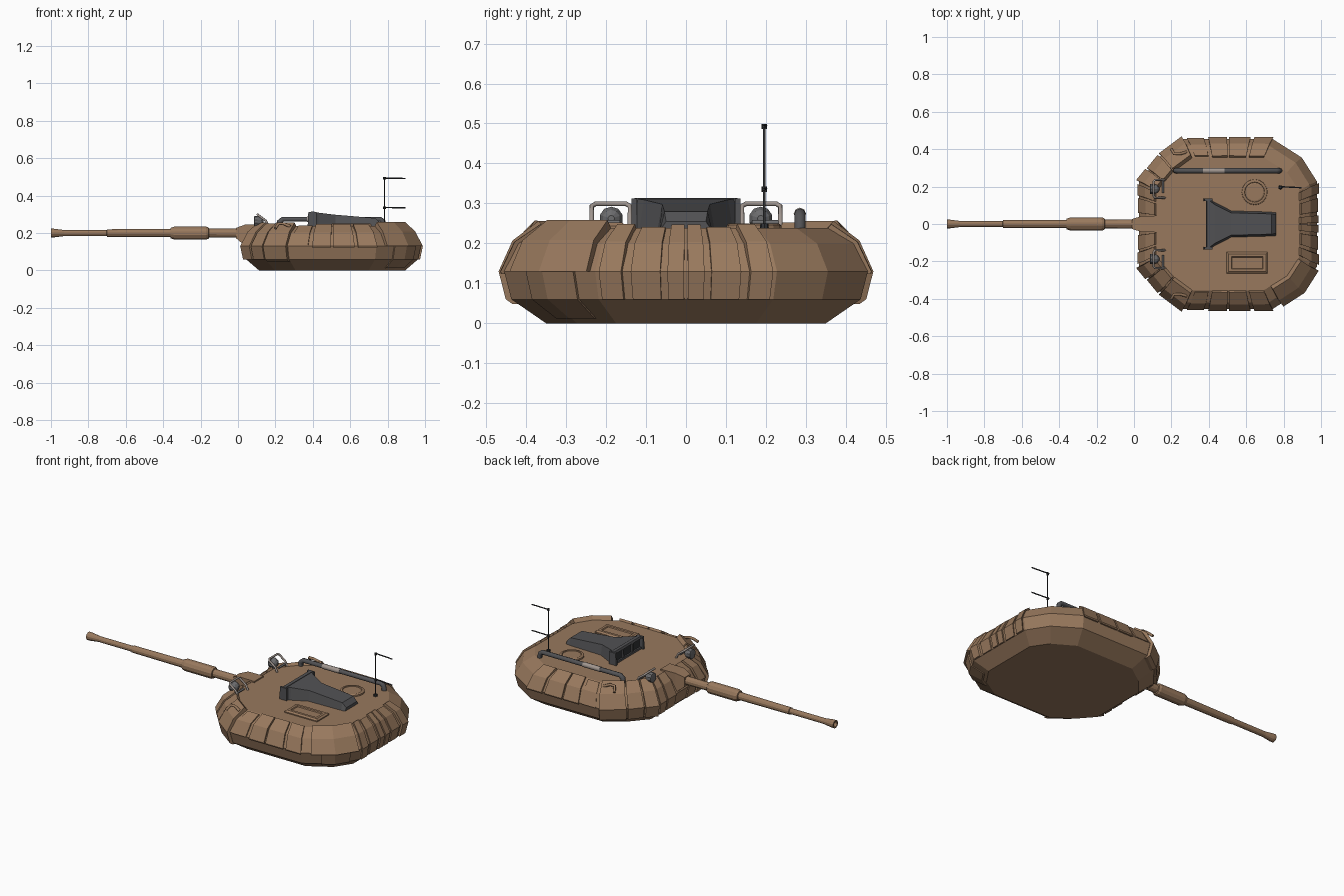
import bpy, bmesh, math
from mathutils import Vector

if "Cube" in bpy.data.objects:
    bpy.data.objects.remove(bpy.data.objects["Cube"])


def material(name, rgb):
    m = bpy.data.materials.new(name)
    m.diffuse_color = (*rgb, 1)
    m.use_nodes = True
    m.node_tree.nodes["Principled BSDF"].inputs["Base Color"].default_value = m.diffuse_color
    return m


BROWN = material("sand brown", (0.315, 0.19, 0.11))
DARK = material("dark grey", (0.085, 0.085, 0.09))
BLACK = material("near black", (0.03, 0.032, 0.035))
PALE = material("pale grey", (0.36, 0.31, 0.28))
GREY = material("mid grey", (0.15, 0.15, 0.155))


def loft(name, rings, mat, closed=False):
    """Skin a list of equal-length point loops; cap the ends."""
    bm = bmesh.new()
    vs = [[bm.verts.new(p) for p in r] for r in rings]
    n = len(vs[0])
    for a, b in zip(vs, vs[1:]):
        for i in range(n):
            j = (i + 1) % n
            bm.faces.new((a[i], a[j], b[j], b[i]))
    bm.faces.new(vs[0])
    bm.faces.new(vs[-1])
    bmesh.ops.recalc_face_normals(bm, faces=bm.faces)
    me = bpy.data.meshes.new(name)
    bm.to_mesh(me)
    bm.free()
    me.materials.append(mat)
    ob = bpy.data.objects.new(name, me)
    bpy.context.collection.objects.link(ob)
    return ob


def lathe_x(name, profile, y, z, mat, n=12):
    """Round part along x from (x, radius) pairs."""
    ang = [2 * math.pi * (i + 0.5) / n for i in range(n)]
    return loft(name, [[(x, y + r * math.cos(a), z + r * math.sin(a)) for a in ang]
                       for x, r in profile], mat)


def lathe_z(name, profile, x, y, mat, n=16):
    """Round part along z from (z, radius) pairs."""
    ang = [2 * math.pi * i / n for i in range(n)]
    return loft(name, [[(x + r * math.cos(a), y + r * math.sin(a), z) for a in ang]
                       for z, r in profile], mat)


def slab(name, sections, mat):
    """Box stack from (x0, x1, y0, y1, z) rectangles."""
    return loft(name, [[(a, c, z), (b, c, z), (b, d, z), (a, d, z)]
                       for a, b, c, d, z in sections], mat)


def tube(name, pts, r, mat):
    cu = bpy.data.curves.new(name, 'CURVE')
    cu.dimensions = '3D'
    cu.bevel_depth = r
    cu.bevel_resolution = 2
    cu.use_fill_caps = True
    sp = cu.splines.new('POLY')
    sp.points.add(len(pts) - 1)
    for q, p in zip(sp.points, pts):
        q.co = (*p, 1)
    tmp = bpy.data.objects.new(name + "_path", cu)
    bpy.context.collection.objects.link(tmp)
    dg = bpy.context.evaluated_depsgraph_get()
    me = bpy.data.meshes.new_from_object(tmp.evaluated_get(dg))
    bpy.data.objects.remove(tmp)
    me.materials.clear()
    me.materials.append(mat)
    ob = bpy.data.objects.new(name, me)
    bpy.context.collection.objects.link(ob)
    return ob


# Hull: one plan outline, scaled at five heights (z, half length, half width)
CX = 0.503
LEVELS = [(0, .39, .35), (.06, .46, .437), (.13, .475, .455), (.2, .435, .42), (.238, .38, .355)]
half = [(1, .5), (.83, .78), (.5, 1), (-.5, 1), (-.78, .78), (-1, .5)]
PLAN = [(1, -.5)] + half + [(x, -y) for x, y in half[:0:-1]]


def surf(u, lev, off=0.0):
    """Point on the hull at outline position u and level lev, pushed out by off."""
    i = math.floor(u)
    p = Vector(PLAN[i % 12]).lerp(Vector(PLAN[(i + 1) % 12]), u - i)
    k = min(int(lev), 3)
    z, hx, hy = Vector(LEVELS[k]).lerp(Vector(LEVELS[k + 1]), lev - k)
    q = Vector((p.x * hx, p.y * hy, 0))
    up = off if lev >= 3.8 else off * 0.4 if lev > 2 else 0
    q += q.normalized() * off
    return Vector((CX + q.x, q.y, z + up))


loft("turret_hull", [[surf(u, k) for u in range(12)] for k in range(5)], BROWN)


def panel(name, u0, u1, lo, hi, off):
    """Raised armour plate following the hull between u0 and u1."""
    if u1 < u0:
        u0, u1 = u1, u0
    us = [u0] + [i for i in range(math.ceil(u0), math.floor(u1) + 1) if u0 < i < u1] + [u1]
    ls = [lo] + [k for k in range(5) if lo < k < hi] + [hi]
    rings = []
    for u in us:
        rings.append([surf(u, l, off) for l in ls] + [surf(u, l, -0.025) for l in ls[::-1]])
    return loft(name, rings, BROWN)


# Armour plates, mirrored left and right: u0, u1, low level, high level, thickness
plates = [
    ("rear_plate", .51, .60, 1, 4, .009), ("rear_plate", .64, .80, 1, 3.9, .007),
    ("rear_plate", .85, .97, 1, 4, .011),
    ("side_plate", 3.0, 3.21, 1.9, 4, .010), ("side_plate", 3.25, 3.49, 1.9, 4, .010),
    ("side_plate", 3.51, 3.72, 1.9, 4, .010), ("side_plate", 3.77, 3.96, 2, 3.9, .006),
    ("front_corner_plate", 4.02, 4.9, .8, 4, .018), ("front_corner_plate", 4.96, 5.5, 1, 4, .014),
    ("front_corner_plate", 5.55, 6.0, 1, 4, .018),
    ("front_plate", 6.04, 6.17, 1, 3.9, .010), ("front_plate", 6.2, 6.37, 1, 3.9, .007),
]
for name, a, b, lo, hi, t in plates:
    panel(name + "_left", a, b, lo, hi, t)
    panel(name + "_right", 13 - a, 13 - b, lo, hi, t)
panel("rear_corner_block", 10.3, 11.9, 2.0, 4, .02)
panel("rear_corner_lower", 10.6, 11.6, .2, 2, .008)

# Gun: mantlet and stepped barrel with hollow muzzle
loft("mantlet", [[(x, -w, a), (x, w, a), (x, w, b), (x, -w, b)]
                 for x, w, a, b in [(.14, .045, .12, .246), (.04, .042, .13, .246), (-.01, .027, .172, .228)]], BROWN)
lathe_x("gun_barrel", [(.08, .026), (-.155, .024), (-.157, .031), (-.17, .036), (-.34, .036), (-.36, .029),
                       (-.362, .023), (-.70, .021), (-.702, .017), (-.93, .017), (-.945, .019),
                       (-.985, .024), (-1, .024), (-1, .015), (-.96, .013)], 0, .2, BROWN)

# Roof hatches
lathe_z("round_hatch", [(.23, .070), (.246, .068), (.25, .062), (.25, .054), (.245, .052), (.247, .045)],
        .645, .17, BROWN)
slab("square_hatch", [(.495, .715, -.265, -.15, .23), (.495, .715, -.265, -.15, .244),
                      (.505, .705, -.255, -.16, .252), (.52, .69, -.24, -.175, .252),
                      (.523, .687, -.237, -.178, .246)], BROWN)

# Sight housing: flared front, narrow tail
stations = [(.40, .128, .135, .312), (.43, .105, .118, .309), (.52, .06, .072, .298),
            (.735, .054, .066, .28), (.76, .05, .066, .255)]
loft("sight_housing", [[(x, -wb, .23), (x, wb, .23), (x, wt, z), (x, -wt, z)]
                       for x, wt, wb, z in stations], DARK)
slab("sight_brow", [(.385, .41, -.132, .132, .302), (.39, .41, -.128, .128, .314)], DARK)
slab("sight_sill", [(.385, .41, -.132, .132, .23), (.385, .41, -.132, .132, .25)], DARK)
slab("sight_glass", [(.394, .402, -.12, .12, .25), (.396, .404, -.12, .12, .303)], BLACK)
for y in (-.045, .045):
    slab("sight_divider", [(.385, .41, y - .006, y + .006, .24), (.387, .41, y - .006, y + .006, .306)], DARK)
for s in (-1, 1):
    y0, y1 = sorted((s * .123, s * .136))
    slab("sight_cheek", [(.372, .42, y0, y1, .23), (.376, .42, y0, y1, .312)], DARK)

# Lamps with tube guards, mirrored
for s in (-1, 1):
    y = s * .187
    lathe_x("lamp", [(.085, .018), (.087, .028), (.105, .03), (.125, .022), (.135, .008)], y, .262, GREY, 10)
    tube("lamp_stand", [(.11, y, .22), (.11, y, .25)], .01, GREY)
    a, b = s * .14, s * .236
    tube("lamp_guard", [(.165, a, .235), (.15, a, .265), (.112, a, .293), (.105, a + s * .01, .299),
                        (.105, b - s * .01, .299), (.112, b, .293), (.15, b, .265), (.165, b, .235)], .006, PALE)
    tube("guard_crossbar", [(.155, s * .165, .252), (.155, s * .236, .252)], .006, GREY)
    tube("lifting_hook", [(.2, s * .40, .225), (.215, s * .375, .25), (.245, s * .375, .25),
                          (.28, s * .385, .235)], .008, BROWN)

# Roof tube with pale middle band
tube("roof_tube", [(.222, .285, .23), (.222, .285, .26), (.24, .285, .274), (.76, .285, .274),
                   (.775, .285, .262), (.78, .285, .23)], .014, DARK)
tube("roof_tube_band", [(.37, .285, .274), (.485, .285, .274)], .0155, PALE)

# Mast with two arms
tube("mast", [(.783, .196, .22), (.783, .196, .495)], .0035, BLACK)
lathe_z("mast_foot", [(.23, .012), (.25, .01)], .783, .196, BLACK, 8)
for z in (.335, .492):
    tube("mast_arm", [(.775, .2, z + .002), (.895, .194, z)], .0035, BLACK)
    lathe_z("mast_joint", [(z - .006, .007), (z + .007, .007)], .783, .196, BLACK, 8)
